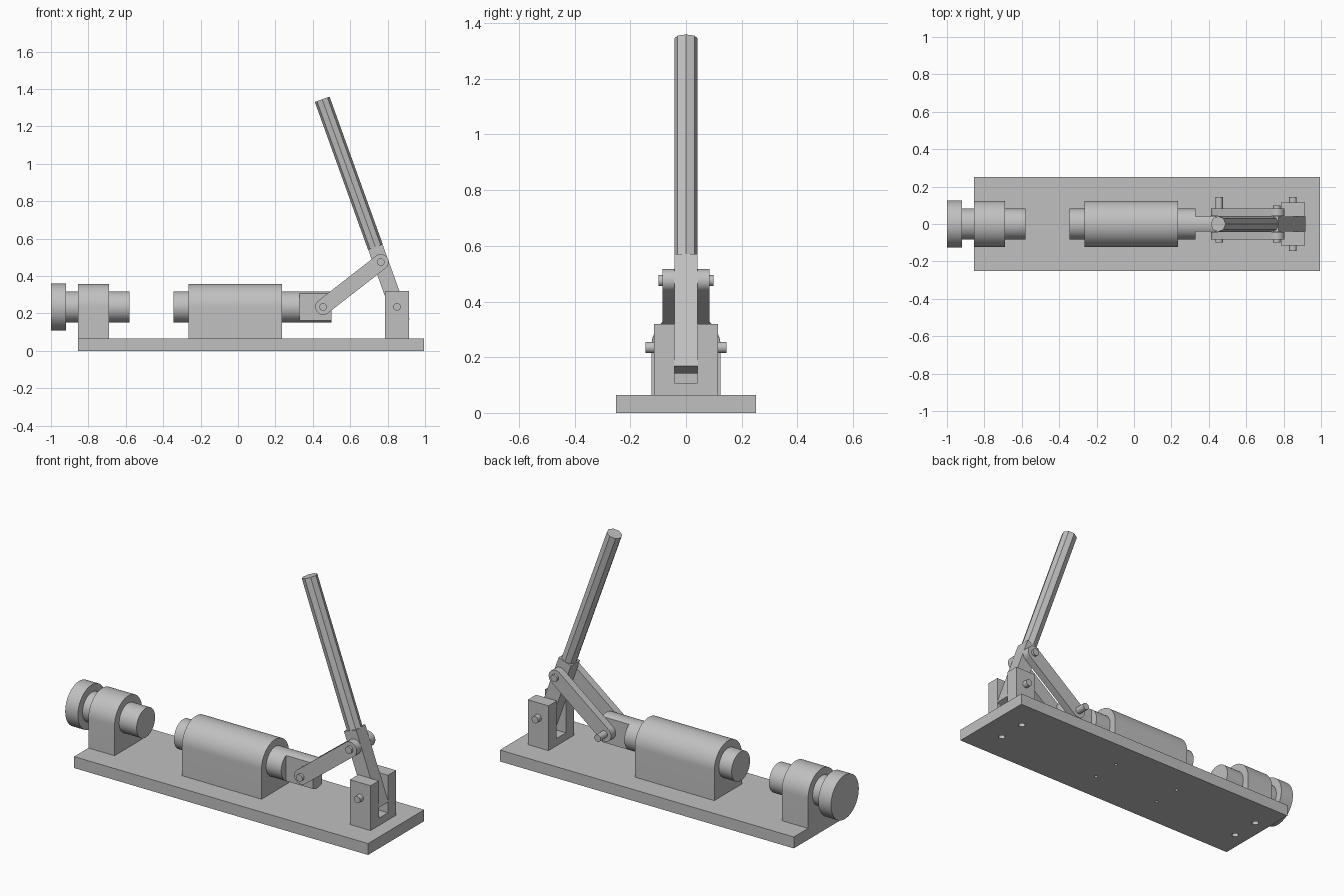
import bpy, bmesh, math
from mathutils import Vector

cube = bpy.data.objects.get("Cube")
if cube:
    bpy.data.objects.remove(cube, do_unlink=True)

# One plain metal colour
GREY = (0.53, 0.53, 0.53, 1.0)
metal = bpy.data.materials.new("plain grey metal")
metal.use_nodes = True
metal.diffuse_color = GREY
metal.node_tree.nodes["Principled BSDF"].inputs["Base Color"].default_value = GREY

X, Y, Z = Vector((1, 0, 0)), Vector((0, 1, 0)), Vector((0, 0, 1))
BASE_TOP, AXIS_Z = 0.065, 0.235


def prism(name, outline, u, v, axis, start, end, origin=(0, 0, 0)):
    """Extrude a 2D outline (in directions u, v) along axis from start to end."""
    bm = bmesh.new()
    o = Vector(origin)
    rings = [[bm.verts.new(o + u * a + v * b + axis * t) for a, b in outline]
             for t in (start, end)]
    n = len(outline)
    for ring in rings:
        bm.faces.new(ring)
    for i in range(n):
        j = (i + 1) % n
        bm.faces.new((rings[0][i], rings[0][j], rings[1][j], rings[1][i]))
    bmesh.ops.recalc_face_normals(bm, faces=bm.faces)
    mesh = bpy.data.meshes.new(name)
    bm.to_mesh(mesh)
    bm.free()
    mesh.materials.append(metal)
    obj = bpy.data.objects.new(name, mesh)
    bpy.context.collection.objects.link(obj)
    smooth(obj)
    return obj


def smooth(obj):
    bpy.ops.object.select_all(action='DESELECT')
    obj.select_set(True)
    bpy.context.view_layer.objects.active = obj
    bpy.ops.object.shade_smooth_by_angle(angle=math.radians(30))


def arc(r, a0, a1, n, cx=0.0, cy=0.0):
    return [(cx + r * math.cos(math.radians(a0 + (a1 - a0) * i / n)),
             cy + r * math.sin(math.radians(a0 + (a1 - a0) * i / n)))
            for i in range(n + 1)]


def circle(r, n=64):
    return arc(r, 0, 360, n)[:-1]


def rect(a0, a1, b0, b1):
    return [(a0, b0), (a1, b0), (a1, b1), (a0, b1)]


def rod_x(name, r, x0, x1):
    return prism(name, circle(r), Y, Z, X, x0, x1, (0, 0, AXIS_Z))


def pin_y(name, x, z, y0, y1):
    return prism(name, circle(0.02, 32), X, Z, Y, y0, y1, (x, 0, z))


# Base plate with bolt holes under each block
base = prism("base_plate", rect(-0.855, 0.995, -0.252, 0.252), X, Y, Z, 0, BASE_TOP)
for hx, hr in ((0.85, 0.018), (0.195, 0.009), (-0.225, 0.009), (-0.773, 0.018)):
    for hy in (-0.083, 0.083):
        cutter = prism("hole_cutter", circle(hr, 24), X, Y, Z, -0.05, 0.1, (hx, hy, 0))
        cutter.hide_render = True
        mod = base.modifiers.new("bolt_hole", 'BOOLEAN')
        mod.operation, mod.solver, mod.object = 'DIFFERENCE', 'EXACT', cutter
        bpy.ops.object.select_all(action='DESELECT')
        base.select_set(True)
        bpy.context.view_layer.objects.active = base
        bpy.ops.object.modifier_apply(modifier=mod.name)
        bpy.data.objects.remove(cutter, do_unlink=True)
smooth(base)

# Round-topped blocks that carry the rods
block = [(-0.124, BASE_TOP), (0.124, BASE_TOP)] + arc(0.124, 0, 180, 32, 0, AXIS_Z)
prism("end_block", block, Y, Z, X, -0.855, -0.69)
prism("guide_block", block, Y, Z, X, -0.265, 0.235)

# Fixed rod with its knob, and sliding rod
rod_x("fixed_rod", 0.083, -0.92, -0.58)
rod_x("end_knob", 0.125, -1.0, -0.92)
rod_x("sliding_rod", 0.083, -0.345, 0.33)

# Flattened tongue at the end of the sliding rod
half = math.degrees(math.asin(0.04 / 0.083))
tongue = (arc(0.083, 90 - half, 90 + half, 10)
          + arc(0.083, 270 - half, 270 + half, 10))
prism("rod_tongue", tongue, Y, Z, X, 0.33, 0.5, (0, 0, AXIS_Z))

# Slotted pivot bracket
bracket = [(-0.115, BASE_TOP), (0.115, BASE_TOP), (0.115, 0.32), (0.041, 0.32),
           (0.041, 0.107), (-0.041, 0.107), (-0.041, 0.32), (-0.115, 0.32)]
prism("pivot_bracket", bracket, Y, Z, X, 0.785, 0.915)

# Tilted lever: square shank and eight-sided handle
pivot = Vector((0.85, 0, AXIS_Z))
along = Vector((-0.339, 0, 0.941)).normalized()
across = Y.cross(along)
prism("lever_shank", rect(-0.041, 0.041, -0.041, 0.041), across, Y, along,
      -0.085, 0.342, pivot)
prism("lever_handle", circle(0.042, 8), across, Y, along, 0.342, 1.18, pivot)

# Pair of round-ended links between tongue and lever
low = Vector((0.455, 0, AXIS_Z))
high = pivot + along * 0.255
span = (high - low).length
link_dir = (high - low).normalized()
link = arc(0.042, 90, 270, 24) + arc(0.042, -90, 90, 24, span, 0)
for side, sign in (("left", 1), ("right", -1)):
    prism("link_" + ("back" if sign > 0 else "front"), link, link_dir,
          link_dir.cross(Y), Y, 0.042 * sign, 0.084 * sign, low)

# Hinge pins
pin_y("tongue_pin", low.x, low.z, -0.1, 0.145)
pin_y("link_pin", high.x, high.z, -0.098, 0.098)
pin_y("pivot_pin", pivot.x, pivot.z, -0.145, 0.145)
